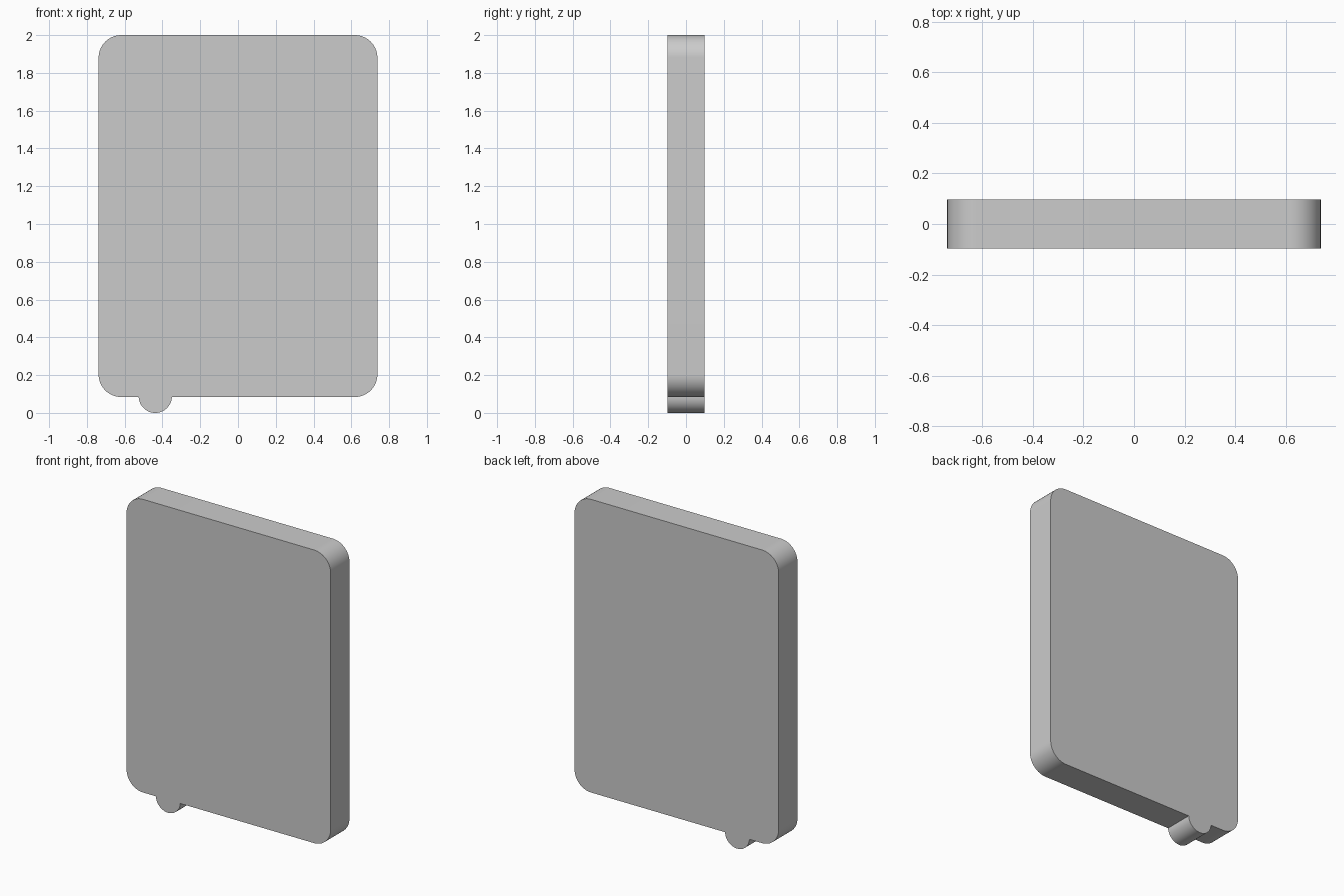
import bpy, bmesh
from math import sin, cos, radians

if "Cube" in bpy.data.objects:
    bpy.data.objects.remove(bpy.data.objects["Cube"])

HALF_W, BOTTOM, TOP, HALF_D = 0.738, 0.084, 2.0, 0.097
CORNER_R, TAB_X, TAB_R = 0.12, -0.438, 0.088


def arc(cx, cz, r, start, end, steps):
    """Points on an arc in the front plane, angles in degrees."""
    angles = [radians(start + (end - start) * i / steps) for i in range(steps + 1)]
    return [(cx + r * cos(a), cz + r * sin(a)) for a in angles]


# Outline: round tab on the lower edge, then four rounded corners
ix, lo, hi = HALF_W - CORNER_R, BOTTOM + CORNER_R, TOP - CORNER_R
outline = arc(TAB_X, TAB_R, TAB_R, 182.6, 357.4, 32)
for cx, cz, start in ((ix, lo, 270), (ix, hi, 0), (-ix, hi, 90), (-ix, lo, 180)):
    outline += arc(cx, cz, CORNER_R, start, start + 90, 20)

# Plate: outline face extruded front to back
bm = bmesh.new()
face = bm.faces.new([bm.verts.new((x, -HALF_D, z)) for x, z in outline])
result = bmesh.ops.extrude_face_region(bm, geom=[face], use_keep_orig=True)
back = [v for v in result["geom"] if isinstance(v, bmesh.types.BMVert)]
bmesh.ops.translate(bm, verts=back, vec=(0, 2 * HALF_D, 0))
bmesh.ops.recalc_face_normals(bm, faces=bm.faces)

mesh = bpy.data.meshes.new("tabbed_plate")
bm.to_mesh(mesh)
bm.free()
plate = bpy.data.objects.new("tabbed_plate", mesh)
bpy.context.collection.objects.link(plate)

# Smooth rounded edges, sharp rims
bpy.context.view_layer.objects.active = plate
plate.select_set(True)
bpy.ops.object.shade_smooth_by_angle(angle=radians(30))
